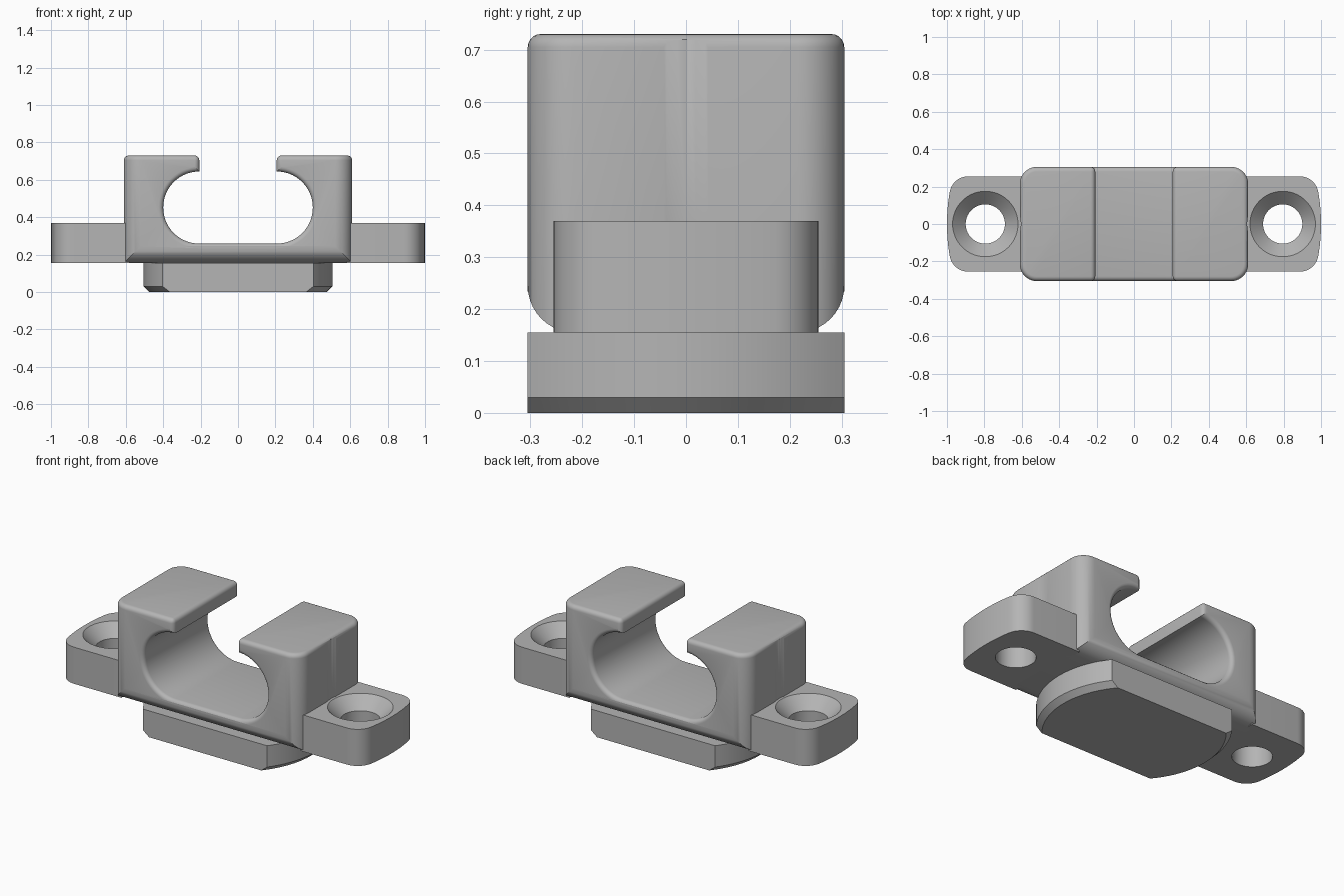
import bpy, bmesh
from math import sin, cos, pi, asin, radians

cube = bpy.data.objects.get("Cube")
if cube:
    bpy.data.objects.remove(cube)

grey = bpy.data.materials.new("plain grey")
grey.use_nodes = True
colour = (0.46, 0.46, 0.46, 1)
grey.diffuse_color = colour
grey.node_tree.nodes["Principled BSDF"].inputs["Base Color"].default_value = colour

HALF_X, HALF_Y = 0.61, 0.305
BASE, TAB_TOP, TOP = 0.155, 0.37, 0.73
HOLE_X = 0.795


def arc(cx, cy, r, start, end, n):
    """Points along a circular arc, angles in radians."""
    steps = [start + (end - start) * i / n for i in range(n + 1)]
    return [(cx + r * cos(a), cy + r * sin(a)) for a in steps]


def extrude(bm, points, offset):
    """Make a solid from a closed loop of 3D points."""
    face = bm.faces.new([bm.verts.new(p) for p in points])
    new = bmesh.ops.extrude_face_region(bm, geom=[face])["geom"]
    bmesh.ops.translate(bm, vec=offset, verts=[v for v in new if isinstance(v, bmesh.types.BMVert)])
    bmesh.ops.recalc_face_normals(bm, faces=bm.faces)


def loft(bm, rings):
    """Join stacked rings of equal length into a capped solid."""
    rings = [[bm.verts.new(p) for p in ring] for ring in rings]
    for a, b in zip(rings, rings[1:]):
        for i in range(len(a)):
            j = (i + 1) % len(a)
            bm.faces.new((a[i], a[j], b[j], b[i]))
    bm.faces.new(rings[0])
    bm.faces.new(rings[-1])
    bmesh.ops.recalc_face_normals(bm, faces=bm.faces)


def make(name, bm):
    mesh = bpy.data.meshes.new(name)
    bm.to_mesh(mesh)
    bm.free()
    mesh.materials.append(grey)
    ob = bpy.data.objects.new(name, mesh)
    bpy.context.collection.objects.link(ob)
    return ob


def select(ob):
    bpy.ops.object.select_all(action="DESELECT")
    ob.select_set(True)
    bpy.context.view_layer.objects.active = ob


def cut(ob, cutter):
    select(ob)
    mod = ob.modifiers.new("cut", "BOOLEAN")
    mod.operation = "DIFFERENCE"
    mod.object = cutter
    bpy.ops.object.modifier_apply(modifier=mod.name)
    bpy.data.objects.remove(cutter)


def lathe_cutter(x, profile):
    """Round cutter standing at x, from (radius, height) pairs."""
    bm = bmesh.new()
    loft(bm, [[(px, py, z) for px, py in arc(x, 0, r, 0, 2 * pi, 64)[:-1]] for r, z in profile])
    cutter = make("hole_cutter", bm)
    cutter.hide_render = True
    return cutter


def near(a, b):
    return abs(a - b) < 1e-4


# Clamp body: block with an open-topped oval channel
channel_x, channel_z, radius = 0.207, 0.452, 0.193
profile = [(-HALF_X, BASE), (HALF_X, BASE), (HALF_X, TOP), (channel_x, TOP)]
profile += arc(channel_x, channel_z, radius, pi / 2, -pi / 2, 28)
profile += arc(-channel_x, channel_z, radius, -pi / 2, -3 * pi / 2, 28)
profile += [(-channel_x, TOP), (-HALF_X, TOP)]
bm = bmesh.new()
extrude(bm, [(x, -HALF_Y, z) for x, z in profile], (0, 2 * HALF_Y, 0))

# Round the upright corners, then the top and channel rims
corners = [e for e in bm.edges if all(near(abs(v.co.x), HALF_X) for v in e.verts)
           and near(e.verts[0].co.y, e.verts[1].co.y)]
bmesh.ops.bevel(bm, geom=corners, offset=0.09, segments=10, profile=0.5, affect="EDGES")
rims = []
for e in bm.edges:
    a, b = (v.co for v in e.verts)
    on_top = near(a.z, TOP) and near(b.z, TOP)
    on_channel = (near(a.y, b.y) and near(abs(a.y), HALF_Y)
                  and all(abs(p.x) < 0.41 and p.z > 0.2 for p in (a, b)))
    if on_top or on_channel:
        rims.append(e)
bmesh.ops.bevel(bm, geom=rims, offset=0.025, segments=5, profile=0.5, affect="EDGES", clamp_overlap=False)
bmesh.ops.recalc_face_normals(bm, faces=bm.faces)
body = make("clamp_body", bm)

# Screw tabs with rounded ends and countersunk holes
parts = [body]
fillet = 0.1
fillet_y = 0.255 - fillet
tilt = asin(fillet_y / (1 - fillet))
fillet_x = (1 - fillet) * cos(tilt)
for side, name in ((1, "left_tab"), (-1, "right_tab")):
    outline = [(0.58, -0.255)]
    outline += arc(fillet_x, -fillet_y, fillet, -pi / 2, -tilt, 10)
    outline += arc(0, 0, 1, -tilt, tilt, 12)[1:-1]
    outline += arc(fillet_x, fillet_y, fillet, tilt, pi / 2, 10)
    outline += [(0.58, 0.255)]
    bm = bmesh.new()
    extrude(bm, [(side * x, y, BASE) for x, y in outline], (0, 0, TAB_TOP - BASE))
    tab = make(name, bm)
    cut(tab, lathe_cutter(side * HOLE_X, [(0.105, 0.1), (0.105, 0.3), (0.175, TAB_TOP), (0.175, 0.42)]))
    parts.append(tab)
    # Screw head clearance in the body wall
    cut(body, lathe_cutter(side * HOLE_X, [(0.19, TAB_TOP), (0.19, 0.8)]))

# Locating foot: disc trimmed flat front and back, chamfered below
rings = []
for r, z in ((0.475, 0), (0.505, 0.03), (0.505, BASE)):
    a = asin(HALF_Y / r)
    ring = arc(0, 0, r, -a, a, 20) + arc(0, 0, r, pi - a, pi + a, 20)
    rings.append([(x, y, z) for x, y in ring])
bm = bmesh.new()
loft(bm, rings)
parts.append(make("locating_foot", bm))

for ob in parts:
    select(ob)
    bpy.ops.object.shade_smooth_by_angle(angle=radians(30))
